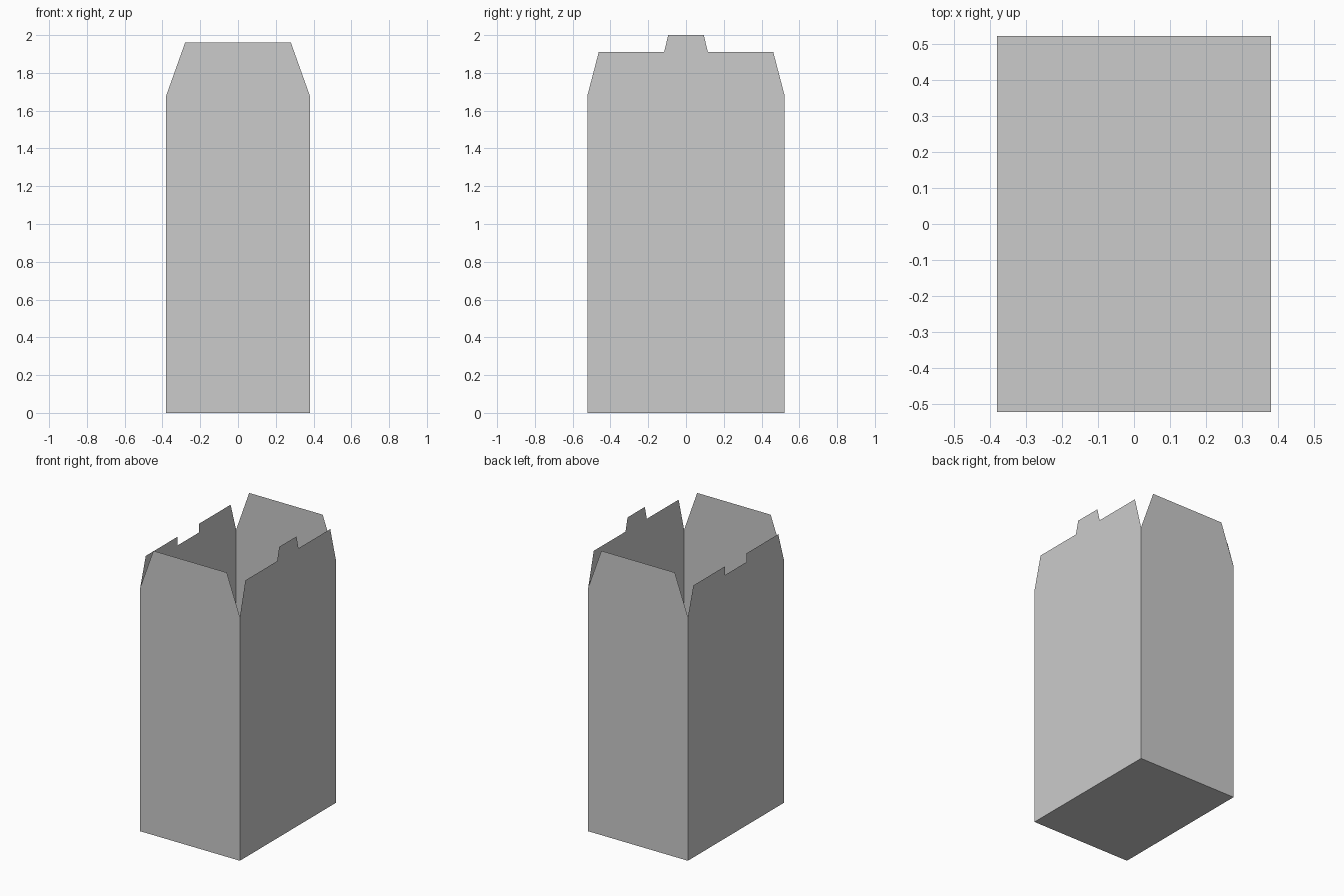
import bpy
import bmesh
from mathutils import Vector

cube = bpy.data.objects.get("Cube")
if cube:
    bpy.data.objects.remove(cube, do_unlink=True)

HALF_X, HALF_Y = 0.38, 0.522   # half width and half depth
FOLD = 1.68                    # height where the corners separate

card = bpy.data.materials.new("light_grey_card")
card.use_nodes = True
card.diffuse_color = (0.6, 0.6, 0.6, 1)
card.node_tree.nodes["Principled BSDF"].inputs["Base Color"].default_value = (0.6, 0.6, 0.6, 1)


def sheet(name, points):
    """One flat card panel from an outline listed anticlockwise from outside."""
    bm = bmesh.new()
    face = bm.faces.new([bm.verts.new(p) for p in points])
    face.normal_update()
    mesh = bpy.data.meshes.new(name)
    bm.to_mesh(mesh)
    bm.free()
    mesh.materials.append(card)
    obj = bpy.data.objects.new(name, mesh)
    bpy.context.collection.objects.link(obj)


def wall(name, normal, distance, half, top):
    """Upright panel: mirror the right half of its top outline (across, height)."""
    n = Vector(normal)
    across = Vector((0, 0, 1)).cross(n)
    right = [(half, 0), (half, FOLD)] + top
    outline = right + [(-a, z) for a, z in reversed(right)]
    sheet(name, [n * distance + across * a + Vector((0, 0, z)) for a, z in outline])


# Front and back walls with plain tapered flaps
flap = [(0.28, 1.96)]
wall("front_wall", (0, -1, 0), HALF_Y, HALF_X, flap)
wall("back_wall", (0, 1, 0), HALF_Y, HALF_X, flap)

# Left wall with a raised tab, right wall with the matching slot
wall("left_tab_wall", (1, 0, 0), HALF_X, HALF_Y,
     [(0.462, 1.91), (0.116, 1.91), (0.094, 2.0)])
wall("right_slot_wall", (-1, 0, 0), HALF_X, HALF_Y,
     [(0.462, 1.875), (0.116, 1.875), (0.116, 1.815)])

# Closed bottom, open top
sheet("bottom_panel", [(-HALF_X, -HALF_Y, 0), (-HALF_X, HALF_Y, 0),
                       (HALF_X, HALF_Y, 0), (HALF_X, -HALF_Y, 0)])
